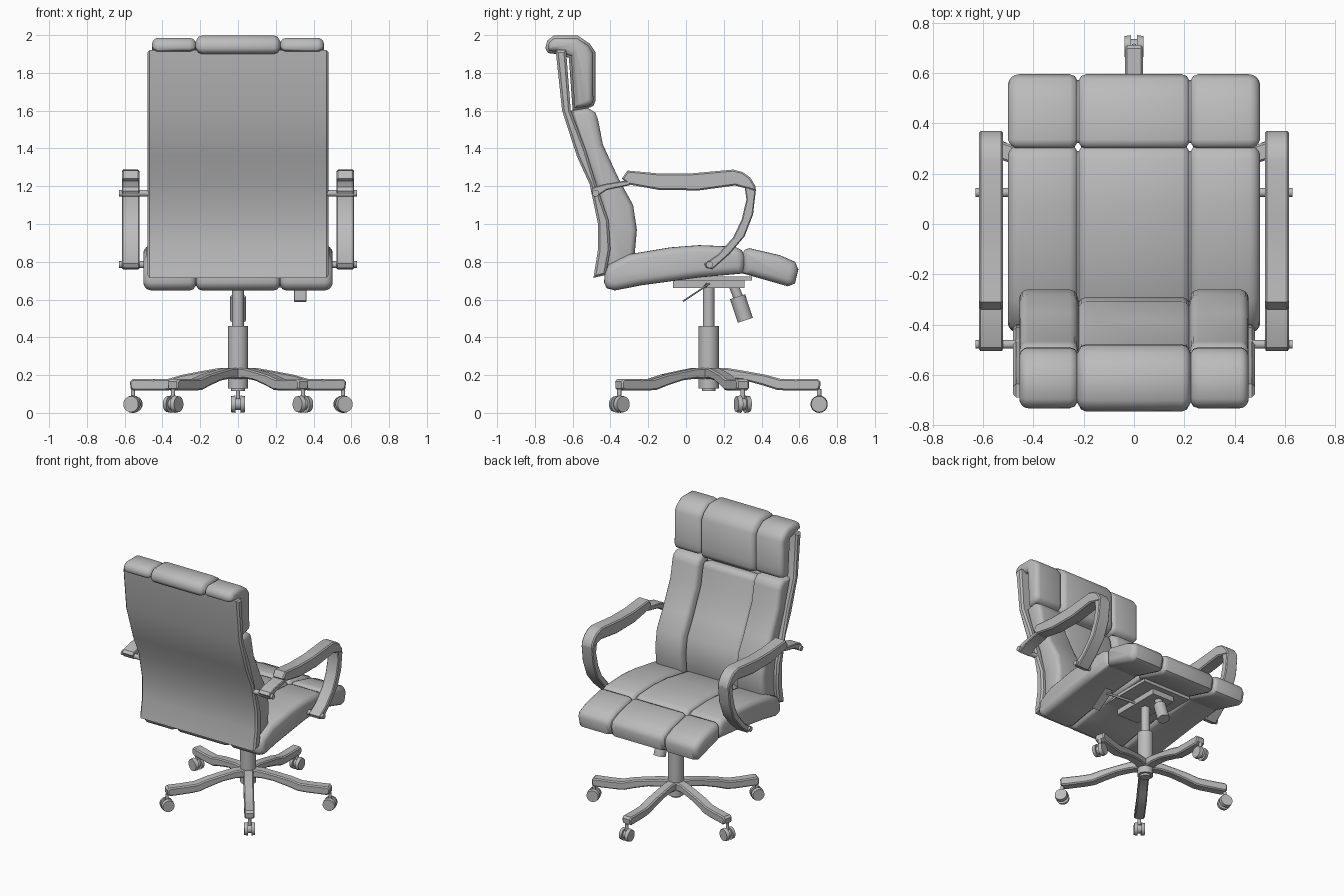
import bpy, bmesh, math
from mathutils import Vector

grey = bpy.data.materials.new("grey")
grey.diffuse_color = (0.5, 0.5, 0.5, 1)


def finish(name, bm, angle=40):
    bmesh.ops.recalc_face_normals(bm, faces=bm.faces)
    me = bpy.data.meshes.new(name)
    bm.to_mesh(me)
    bm.free()
    me.materials.append(grey)
    ob = bpy.data.objects.new(name, me)
    bpy.context.collection.objects.link(ob)
    bpy.ops.object.select_all(action='DESELECT')
    ob.select_set(True)
    bpy.context.view_layer.objects.active = ob
    bpy.ops.object.shade_smooth_by_angle(angle=math.radians(angle))
    return ob


def inset(prof, d):
    """Shrink a counter-clockwise side profile by d."""
    out = []
    n = len(prof)
    for i in range(n):
        p = Vector(prof[i])
        a = (p - Vector(prof[i - 1])).normalized()
        b = (Vector(prof[(i + 1) % n]) - p).normalized()
        t = (a + b).normalized()
        k = d / max(t.dot(a), 0.6)
        out.append((p.x - t.y * k, p.y + t.x * k))
    return out


def loft(name, prof, stations, angle=40):
    """Sweep a (y, z) profile along x; each station is (x, inset)."""
    bm = bmesh.new()
    rings = [[bm.verts.new((x, y, z)) for y, z in inset(prof, d)] for x, d in stations]
    n = len(prof)
    for r, s in zip(rings, rings[1:]):
        for i in range(n):
            j = (i + 1) % n
            bm.faces.new((r[i], r[j], s[j], s[i]))
    bm.faces.new(rings[0])
    bm.faces.new(rings[-1])
    return finish(name, bm, angle)


def slab(name, prof, w, r):
    return loft(name, prof, [(-w, r), (r - w, 0), (w - r, 0), (w, r)], 30)


def cushion(name, prof, w, r, side=0.0, mid=0.0):
    """Puffed pad with rounded ends and two stitched seams."""
    half = [(0.0, mid), (0.19, mid), (0.21, mid + 0.007), (0.219, mid + 0.022),
            (0.226, side + 0.022), (0.235, side + 0.007), (0.255, side)]
    for k in range(5):
        t = math.radians(k * 20)
        half.append((w - r + r * math.sin(t), side + r * (1 - math.cos(t))))
    half = half[1:]
    return loft(name, prof, [(-x, d) for x, d in reversed(half)] + half, 50)


def rod(name, p0, p1, r0, r1=None, n=20):
    p0, p1 = Vector(p0), Vector(p1)
    bm = bmesh.new()
    bmesh.ops.create_cone(bm, cap_ends=True, segments=n, radius1=r0,
                          radius2=r0 if r1 is None else r1, depth=(p1 - p0).length)
    ob = finish(name, bm)
    ob.rotation_euler = (p1 - p0).to_track_quat('Z', 'Y').to_euler()
    ob.location = (p0 + p1) / 2
    return ob


def box(name, lo, hi):
    prof = [(lo[1], lo[2]), (hi[1], lo[2]), (hi[1], hi[2]), (lo[1], hi[2])]
    return loft(name, prof, [(lo[0], 0), (hi[0], 0)])


# Backrest: curved shell, body cushion, headrest hooked over the top
slab("back_shell", [
    (-0.69, 1.92), (-0.656, 1.6), (-0.577, 1.357), (-0.51, 1.21), (-0.466, 1.0),
    (-0.466, 0.865), (-0.49, 0.715), (-0.425, 0.73), (-0.40, 0.865), (-0.41, 1.02),
    (-0.466, 1.18), (-0.53, 1.39), (-0.61, 1.6), (-0.635, 1.92)], 0.48, 0.012)
cushion("back_cushion", [
    (-0.61, 1.6), (-0.54, 1.37), (-0.475, 1.2), (-0.425, 1.0), (-0.42, 0.865),
    (-0.43, 0.75), (-0.30, 0.75), (-0.275, 0.80), (-0.26, 0.97), (-0.28, 1.10),
    (-0.354, 1.235), (-0.44, 1.42), (-0.466, 1.553), (-0.48, 1.59), (-0.52, 1.615)],
    0.455, 0.035, mid=0.03)
cushion("headrest", [
    (-0.745, 1.93), (-0.73, 1.905), (-0.69, 1.9), (-0.62, 1.88), (-0.60, 1.6),
    (-0.53, 1.608), (-0.49, 1.625), (-0.478, 1.655), (-0.48, 1.70), (-0.48, 1.91),
    (-0.51, 1.955), (-0.575, 1.998), (-0.70, 1.998), (-0.735, 1.97)],
    0.455, 0.035, side=0.012)

# Seat: main cushion and front roll
cushion("seat", [
    (-0.434, 0.69), (-0.42, 0.66), (-0.376, 0.648), (-0.24, 0.675), (0.07, 0.717),
    (0.30, 0.738), (0.312, 0.78), (0.312, 0.83), (0.295, 0.862), (0.26, 0.88),
    (0.07, 0.888), (-0.085, 0.876), (-0.3, 0.84), (-0.41, 0.785), (-0.43, 0.74)],
    0.502, 0.045)
cushion("seat_front_roll", [
    (0.30, 0.738), (0.34, 0.727), (0.54, 0.67), (0.577, 0.685), (0.595, 0.76),
    (0.577, 0.80), (0.497, 0.835), (0.335, 0.872), (0.312, 0.865), (0.3, 0.845)],
    0.502, 0.045)

# Armrests with mounting pins
for s, tag in ((-1, "left"), (1, "right")):
    parts = [
        slab("arm_pad_" + tag, [
            (-0.34, 1.24), (-0.307, 1.21), (-0.14, 1.18), (0.07, 1.178), (0.26, 1.204),
            (0.31, 1.19), (0.37, 1.175), (0.368, 1.2), (0.34, 1.246), (0.30, 1.275),
            (0.25, 1.288), (0.02, 1.267), (-0.14, 1.267), (-0.31, 1.283)], 0.047, 0.008),
        slab("arm_loop_" + tag, [
            (0.31, 1.20), (0.32, 1.13), (0.295, 1.024), (0.25, 0.93), (0.17, 0.84),
            (0.095, 0.79), (0.105, 0.768), (0.14, 0.76), (0.23, 0.84), (0.31, 0.934),
            (0.355, 1.05), (0.37, 1.18)], 0.047, 0.006),
        slab("arm_strap_" + tag, [
            (-0.505, 1.175), (-0.485, 1.142), (-0.465, 1.15), (-0.42, 1.18),
            (-0.30, 1.205), (-0.29, 1.225), (-0.33, 1.228), (-0.43, 1.212),
            (-0.49, 1.195)], 0.047, 0.005)]
    for ob in parts:
        ob.location.x = s * 0.568
    for y, z, nm in ((-0.478, 1.163, "back_pin_"), (0.125, 0.785, "seat_pin_")):
        rod(nm + tag, (s * 0.44, y, z), (s * 0.63, y, z), 0.018, n=14)

# Tilt mechanism under the seat
HY = 0.12
box("seat_plate", (-0.2, -0.11, 0.70), (0.2, 0.35, 0.722))
box("tilt_housing", (-0.09, -0.07, 0.66), (0.09, 0.31, 0.702))
rod("tension_stem", (0, 0.25, 0.68), (0, 0.285, 0.59), 0.026)
rod("tension_knob", (0, 0.273, 0.615), (0, 0.314, 0.49), 0.042)
rod("lever_rod", (0.05, 0.11, 0.68), (0.33, 0.10, 0.668), 0.009, n=10)
paddle = slab("lever_paddle", [
    (-0.018, 0.594), (-0.012, 0.588), (0.13, 0.683), (0.124, 0.69)], 0.033, 0.002)
paddle.location.x = 0.33

# Gas column and hub
rod("column", (0, HY, 0.45), (0, HY, 0.68), 0.031)
rod("hub", (0, HY, 0.13), (0, HY, 0.46), 0.054, n=24)
rod("hub_cap", (0, HY, 0.115), (0, HY, 0.14), 0.036)

# Five legs, each with a twin-wheel caster
LEG = [(0.0, 0.175), (0.1, 0.182), (0.19, 0.172), (0.29, 0.145), (0.36, 0.122),
       (0.42, 0.118), (0.57, 0.118), (0.59, 0.13), (0.592, 0.165), (0.578, 0.18),
       (0.46, 0.178), (0.38, 0.18), (0.30, 0.202), (0.19, 0.222), (0.1, 0.237), (0.0, 0.238)]
for i in range(5):
    a = math.radians(72 * i)
    u, t = Vector((-math.sin(a), math.cos(a), 0)), Vector((math.cos(a), math.sin(a), 0))
    leg = slab("leg_%d" % i, LEG, 0.035, 0.008)
    leg.rotation_euler.z = a
    leg.location.y = HY
    c = Vector((0, HY, 0.046)) + u * 0.585
    up = Vector((0, 0, 1))
    rod("caster_stem_%d" % i, c + up * 0.03, c + up * 0.08, 0.012, n=10)
    rod("caster_body_%d" % i, c - t * 0.014, c + t * 0.014, 0.03, n=14)
    for s in (-1, 1):
        rod("wheel_%d_%s" % (i, "a" if s < 0 else "b"),
            c + t * s * 0.012, c + t * s * 0.037, 0.046, 0.042, n=18)
